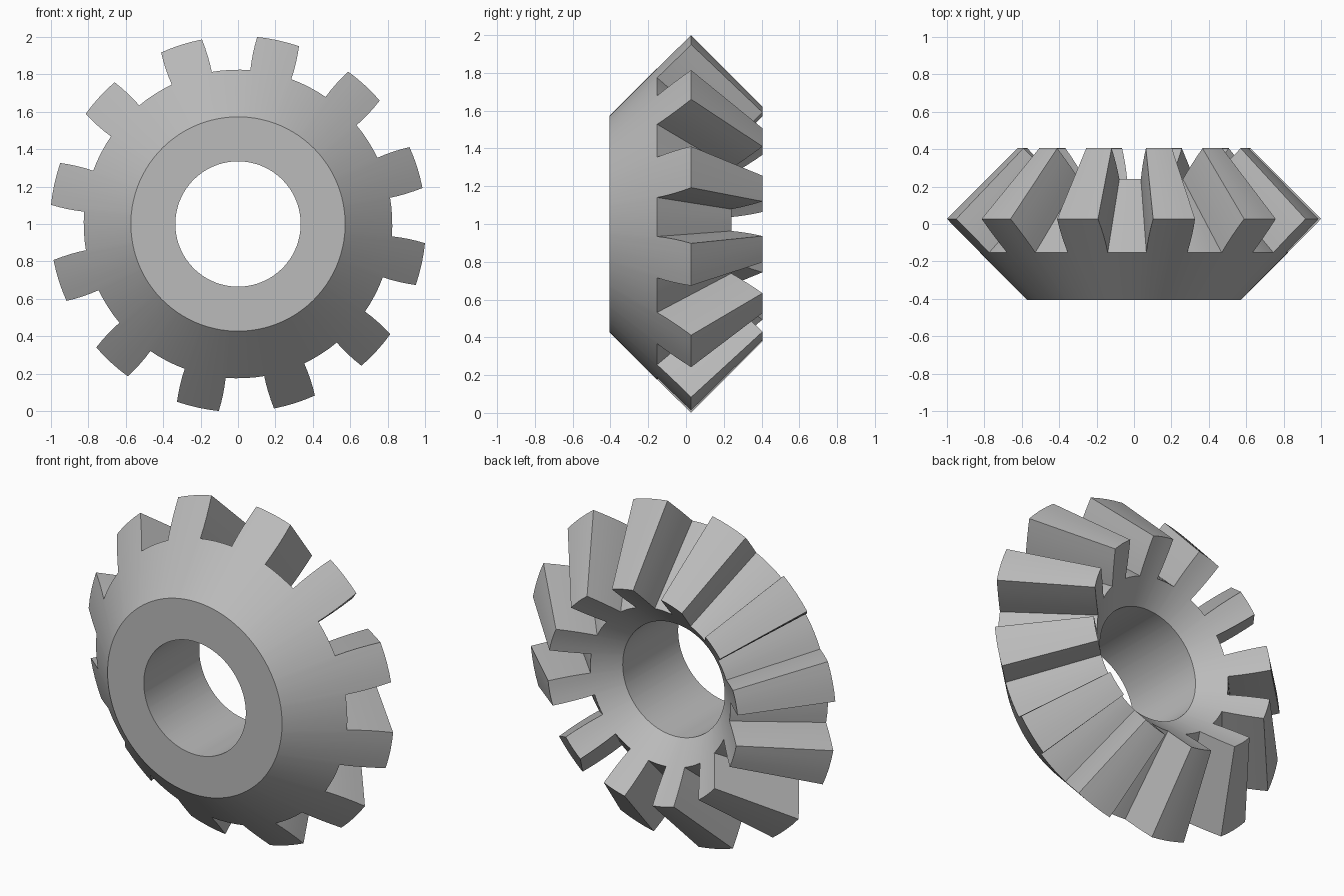
import bpy
import bmesh
from math import radians, cos, sin

cube = bpy.data.objects.get("Cube")
if cube:
    bpy.data.objects.remove(cube)

TEETH = 12
PITCH = 360 / TEETH
TOOTH_CENTRE = 17.6          # angle of one tooth, from +x towards +z
ROOT_HALF, TIP_HALF = 7.8, 6.55
OUTER_ROOT, OUTER_TIP = 0.825, 1.005
INNER_ROOT, INNER_TIP = 0.46, 0.625
BORE, HUB = 0.335, 0.573
FRONT = -0.405


def lerp(a, b, t):
    return a + (b - a) * t


def tooth_outline():
    """(angle, height) steps over one pitch, height 0 at root and 1 at tip."""
    flank = [(lerp(ROOT_HALF, TIP_HALF, t ** 1.6), t) for t in (0, 0.25, 0.5, 0.75, 1)]
    rise = [(-a, t) for a, t in flank]
    top = [(lerp(-TIP_HALF, TIP_HALF, i / 4), 1) for i in (1, 2, 3)]
    gap = [(lerp(ROOT_HALF, PITCH - ROOT_HALF, i / 4), 0) for i in (1, 2, 3)]
    return rise + top + flank[::-1] + gap


steps = [(radians(TOOTH_CENTRE + k * PITCH + a), t)
         for k in range(TEETH) for a, t in tooth_outline()]

# Each ring gives radius and depth as functions of tooth height
def outer_ring(t):
    r = lerp(OUTER_ROOT, OUTER_TIP, t)
    return r, FRONT + r - HUB


def inner_ring(t):
    r = lerp(INNER_ROOT, INNER_TIP, t)
    return r, -FRONT + r - INNER_TIP


rings = [
    lambda t: (BORE, FRONT),
    lambda t: (HUB, FRONT),
    outer_ring,
    inner_ring,
    lambda t: (BORE, -FRONT + BORE - INNER_TIP),
]

# Bevel gear: bore, hub face, outer cone, teeth and inner cone
bm = bmesh.new()
grid = []
for ring in rings:
    row = []
    for angle, t in steps:
        r, y = ring(t)
        row.append(bm.verts.new((r * cos(angle), y, 1 + r * sin(angle))))
    grid.append(row)

n = len(steps)
for i, row in enumerate(grid):
    nxt = grid[(i + 1) % len(grid)]
    for j in range(n):
        k = (j + 1) % n
        bm.faces.new((row[j], row[k], nxt[k], nxt[j]))
bmesh.ops.recalc_face_normals(bm, faces=bm.faces)

mesh = bpy.data.meshes.new("bevel_gear")
bm.to_mesh(mesh)
bm.free()
gear = bpy.data.objects.new("bevel_gear", mesh)
bpy.context.collection.objects.link(gear)

# Plain grey metal
grey = bpy.data.materials.new("grey")
grey.use_nodes = True
colour = (0.5, 0.5, 0.5, 1)
grey.diffuse_color = colour
grey.node_tree.nodes["Principled BSDF"].inputs["Base Color"].default_value = colour
mesh.materials.append(grey)

bpy.ops.object.select_all(action="DESELECT")
gear.select_set(True)
bpy.context.view_layer.objects.active = gear
bpy.ops.object.shade_smooth_by_angle(angle=radians(25))
